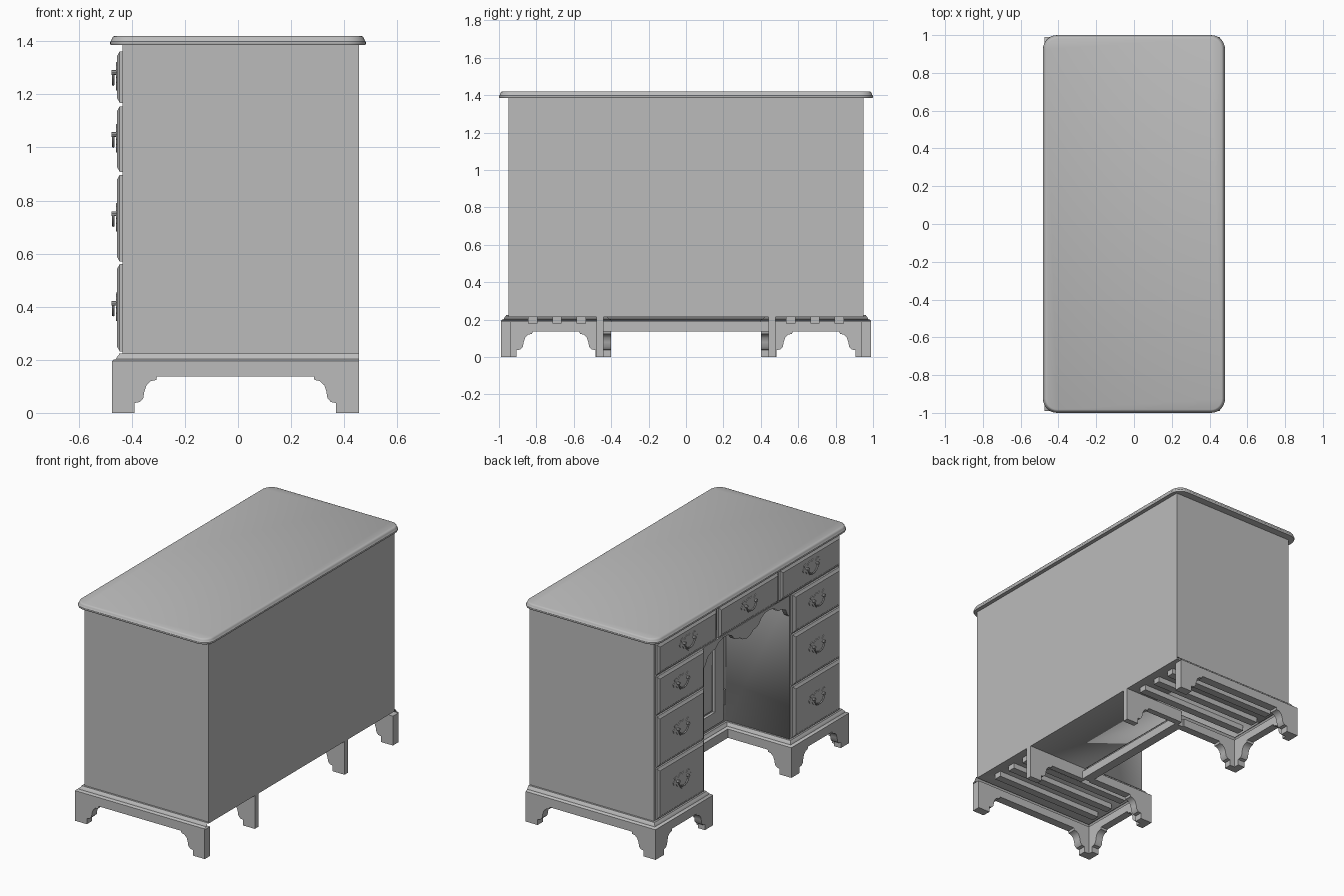
import bpy, bmesh, math
from mathutils import Vector

if "Cube" in bpy.data.objects:
    bpy.data.objects.remove(bpy.data.objects["Cube"])

wood = bpy.data.materials.new("grey_wood")
wood.diffuse_color = (0.5, 0.5, 0.5, 1)
wood.use_nodes = True
wood.node_tree.nodes["Principled BSDF"].inputs["Base Color"].default_value = wood.diffuse_color

FX, BX, EY = -0.435, 0.455, 0.95      # carcass front, back, end
KY, KX = 0.44, 0.02                   # kneehole half width, recess back
BOT, TOP = 0.215, 1.388


def finish(name, bm, smooth=True):
    bmesh.ops.remove_doubles(bm, verts=bm.verts, dist=1e-5)
    bmesh.ops.recalc_face_normals(bm, faces=bm.faces)
    me = bpy.data.meshes.new(name)
    bm.to_mesh(me)
    bm.free()
    ob = bpy.data.objects.new(name, me)
    bpy.context.collection.objects.link(ob)
    me.materials.append(wood)
    if smooth:
        bpy.ops.object.select_all(action='DESELECT')
        ob.select_set(True)
        bpy.context.view_layer.objects.active = ob
        bpy.ops.object.shade_smooth_by_angle(angle=math.radians(35))
    return ob


def prism(name, pts, axis, lo, hi):
    """Extrude a 2D outline along x, y or z."""
    def at(p, h):
        return {'x': (h, p[0], p[1]), 'y': (p[0], h, p[1]), 'z': (p[0], p[1], h)}[axis]
    bm = bmesh.new()
    f = bm.faces.new([bm.verts.new(at(p, lo)) for p in pts])
    ext = bmesh.ops.extrude_face_region(bm, geom=[f])
    vs = [v for v in ext['geom'] if isinstance(v, bmesh.types.BMVert)]
    bmesh.ops.translate(bm, verts=vs, vec=Vector(at((0, 0), hi - lo)))
    return finish(name, bm)


def box(name, x, y, z):
    return prism(name, [(x[0], y[0]), (x[1], y[0]), (x[1], y[1]), (x[0], y[1])], 'z', *z)


def loft(name, rings, closed=True, caps=True):
    """Skin between point rings of equal length."""
    bm = bmesh.new()
    rows = [[bm.verts.new(p) for p in r] for r in rings]
    n = len(rows[0])
    for a, b in zip(rows, rows[1:]):
        for i in range(n if closed else n - 1):
            j = (i + 1) % n
            bm.faces.new((a[i], a[j], b[j], b[i]))
    if caps:
        bm.faces.new(rows[0])
        bm.faces.new(rows[-1])
    return finish(name, bm)


# Carcass with kneehole cut out
carcass = box("carcass", (FX, BX), (-EY, EY), (BOT, TOP))
cutter = box("kneehole_cutter", (-0.6, KX), (-KY, KY), (0, 1.155))
cutter.hide_render = True
mod = carcass.modifiers.new("kneehole", 'BOOLEAN')
mod.object = cutter
mod.solver = 'EXACT'
bpy.context.view_layer.objects.active = carcass
bpy.ops.object.modifier_apply(modifier=mod.name)
bpy.data.objects.remove(cutter)


# Moulded top with rounded corners
def top_ring(inset, z, r=0.075, seg=7):
    ring = []
    for k, (sx, sy) in enumerate([(1, 1), (-1, 1), (-1, -1), (1, -1)]):
        for i in range(seg + 1):
            a = math.pi / 2 * (k + i / seg)
            rr = r - inset
            ring.append((sx * (0.482 - r) + rr * math.cos(a), sy * (1 - r) + rr * math.sin(a), z))
    return ring


edge = [(0.012, 1.385), (0.003, 1.386), (0, 1.392), (0.001, 1.399), (0.005, 1.403),
        (0.007, 1.411), (0.011, 1.417), (0.018, 1.42)]
loft("desk_top", [top_ring(d, z) for d, z in edge])


# Base moulding following the carcass plan
def plan(d, z):
    half = [(BX, EY + d), (FX - d, EY + d), (FX - d, KY - d), (KX - d, KY - d)]
    return [(x, y, z) for x, y in half] + [(x, -y, z) for x, y in reversed(half)]


steps = [(0, 0.224), (0.012, 0.224), (0.015, 0.217), (0.021, 0.211), (0.024, 0.203),
         (0.034, 0.2), (0.04, 0.195), (0.04, 0.185), (0, 0.185)]
loft("base_moulding", [plan(d, z) for d, z in steps], closed=False, caps=False)


# Bracket-foot boards
def foot(s, d):
    """Inner outline of one bracket foot, from the floor up; d is its direction."""
    pts = [(0.085, 0), (0.085, 0.037), (0.105, 0.041), (0.118, 0.055), (0.122, 0.08), (0.13, 0.104),
           (0.147, 0.12), (0.167, 0.124), (0.17, 0.138)]
    return [(s + d * w, z) for w, z in pts]


def board(a, b, top, left=True, right=True):
    lo = [(a, 0)] + foot(a, 1) if left else [(a, 0.138)]
    hi = foot(b, -1)[::-1] + [(b, 0)] if right else [(b, 0.138)]
    return lo + hi + [(b, top), (a, top)]


PX = FX - 0.04
for s, side in ((1, "left"), (-1, "right")):
    def span(a, b):
        return (min(s * a, s * b), max(s * a, s * b))
    prism(side + "_end_base", board(PX, BX, 0.19), 'y', *span(0.935, 0.99))
    prism(side + "_front_base", board(*span(0.40, 0.99), 0.19), 'x', PX, PX + 0.05)
    prism(side + "_kneehole_base", board(PX, KX - 0.04, 0.19, right=False), 'y', *span(0.40, 0.45))
    prism(side + "_rear_foot", board(KX, BX, BOT, left=False), 'y', *span(KY, 0.478))
    # Runners under each pedestal
    for i, y in enumerate((0.56, 0.69, 0.82)):
        box(f"{side}_runner_{i}", (-0.38, 0.40), span(y - 0.025, y + 0.025), (0.18, BOT))
box("kneehole_rail", (KX - 0.04, KX + 0.02), (-KY, KY), (0.138, 0.19))

# Scalloped apron under the centre drawer
wave = [(0.44, 1.02), (0.42, 1.035), (0.40, 1.075), (0.36, 1.095), (0.32, 1.10), (0.29, 1.125),
        (0.24, 1.142), (0.19, 1.14), (0.15, 1.12), (0.125, 1.09), (0.10, 1.078), (0.07, 1.075),
        (0.04, 1.055), (0, 1.045)]
apron = wave + [(-y, z) for y, z in wave[-2::-1]] + [(-KY, 1.156), (KY, 1.156)]
prism("apron", apron, 'x', FX, FX + 0.03)

# Recessed cupboard door with framed panel and hinges
DX = KX - 0.018
for s in (1, -1):
    box("door_stile", (DX, KX), (min(s * 0.30, s * 0.385), max(s * 0.30, s * 0.385)), (0.25, 1.12))
box("door_bottom_rail", (DX, KX), (-0.30, 0.30), (0.25, 0.335))
box("door_top_rail", (DX, KX), (-0.30, 0.30), (1.035, 1.12))


def rect(x, y0, y1, z0, z1, i):
    return [(x, y0 + i, z0 + i), (x, y1 - i, z0 + i), (x, y1 - i, z1 - i), (x, y0 + i, z1 - i)]


loft("door_panel", [rect(KX - d, -0.30, 0.30, 0.335, 1.035, i)
                    for d, i in ((0, 0.012), (0.004, 0.012), (0.012, 0.045))])
for z in (0.40, 0.97):
    box("door_hinge", (DX - 0.008, DX), (-0.40, -0.385), (z - 0.05, z + 0.05))

# Drawer pull: shaped backplate, posts and hanging bail
DF = -0.456
half = [(0, 0.040), (0.014, 0.052), (0.030, 0.042), (0.042, 0.030), (0.058, 0.046), (0.078, 0.040),
        (0.072, 0.024), (0.092, 0.014), (0.084, -0.004), (0.060, -0.006), (0.048, -0.024),
        (0.030, -0.026), (0.016, -0.044), (0, -0.055)]


def pull(name, cy, cz):
    out = half + [(-y, z) for y, z in half[-2:0:-1]]
    prism(name + "_backplate", [(cy + y, cz + z) for y, z in out], 'x', DF - 0.004, DF)
    for s in (1, -1):
        ring = [(0.009 * math.cos(k * math.pi / 4), 0.009 * math.sin(k * math.pi / 4)) for k in range(8)]
        prism(name + "_post", [(cy + s * 0.05 + a, cz + 0.012 + b) for a, b in ring], 'x', DF - 0.02, DF)
    rows = []
    for i in range(13):
        t = math.pi * i / 12
        y, z = 0.05 * math.cos(t), 0.012 - 0.045 * math.sin(t)
        n = Vector((0, math.cos(t), -math.sin(t)))
        c = Vector((DF - 0.014, cy + y, cz + z))
        rows.append([c + 0.005 * (n * math.cos(k * math.pi / 3) + Vector((1, 0, 0)) * math.sin(k * math.pi / 3))
                     for k in range(6)])
    loft(name + "_bail", rows)


# Drawer fronts with a moulded lip
lip = [(0, 0), (0.011, 0), (0.014, 0.006), (0.017, 0.012), (0.021, 0.017)]


def drawer(name, y0, y1, z0, z1):
    loft(name, [rect(FX - d, y0, y1, z0, z1, i) for d, i in lip])
    pull(name + "_pull", (y0 + y1) / 2, (z0 + z1) / 2 + 0.005)


drawer("centre_drawer", -0.305, 0.305, 1.168, 1.362)
for s, side in ((1, "left"), (-1, "right")):
    for i, (inner, z0, z1) in enumerate([(0.325, 1.168, 1.362), (0.455, 0.908, 1.155),
                                         (0.455, 0.57, 0.897), (0.455, 0.232, 0.56)]):
        a, b = sorted((s * inner, s * 0.935))
        drawer(f"{side}_drawer_{i + 1}", a, b, z0, z1)
